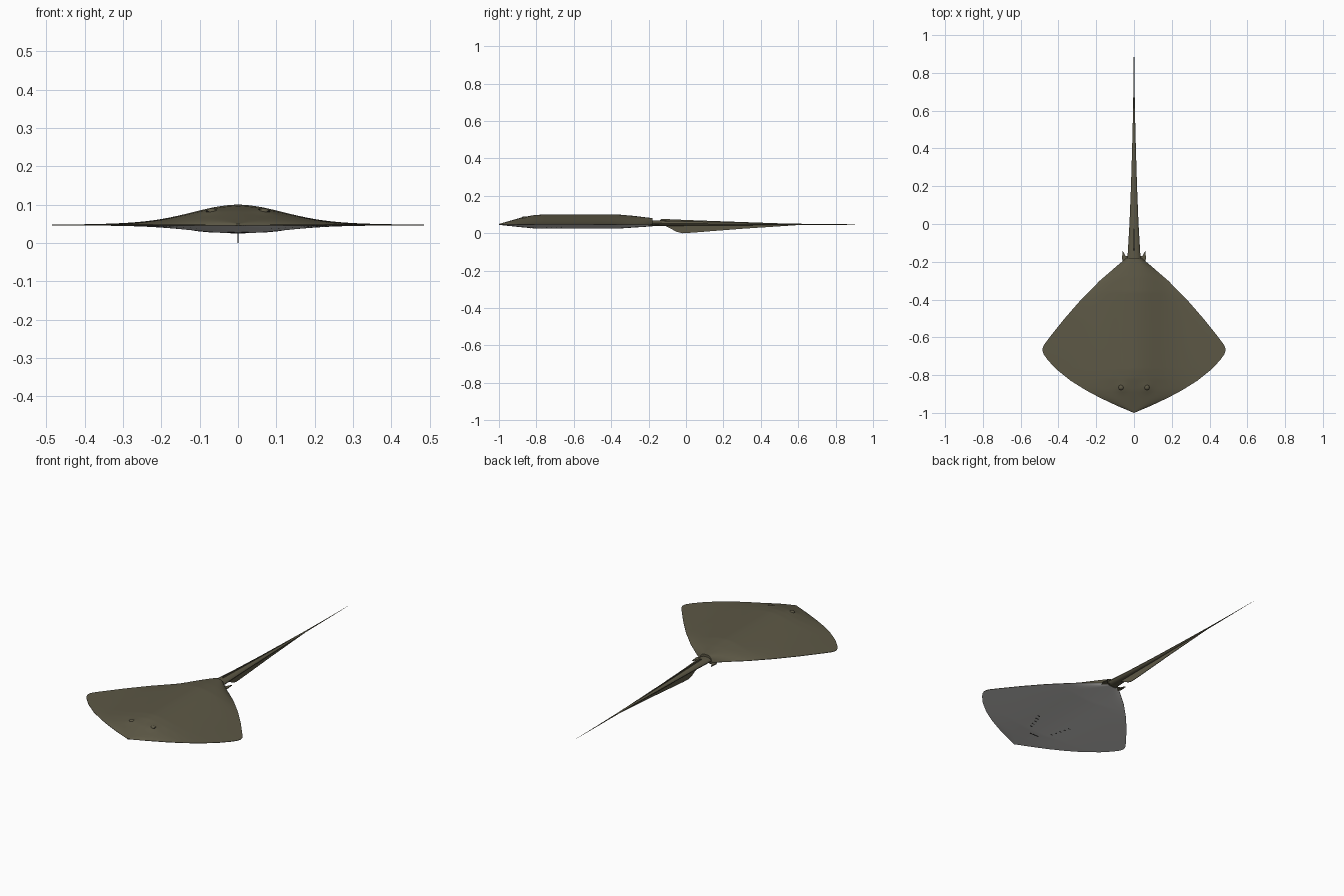
import bpy, bmesh, math
from mathutils import Vector

cube = bpy.data.objects.get("Cube")
if cube:
    bpy.data.objects.remove(cube)

RIM = 0.047
HALF_RIM = 0.001


def material(name, rgb):
    m = bpy.data.materials.new(name)
    m.use_nodes = True
    m.diffuse_color = (*rgb, 1)
    m.node_tree.nodes["Principled BSDF"].inputs["Base Color"].default_value = (*rgb, 1)
    return m


OLIVE = material("olive skin", (0.108, 0.097, 0.06))
GREY = material("pale grey belly", (0.64, 0.63, 0.61))
DARK = material("dark slits and eyes", (0.012, 0.011, 0.01))


def finish(name, bm, mats, smooth=True):
    bmesh.ops.remove_doubles(bm, verts=bm.verts, dist=0.00001)
    bmesh.ops.recalc_face_normals(bm, faces=bm.faces)
    mesh = bpy.data.meshes.new(name)
    bm.to_mesh(mesh)
    bm.free()
    for m in mats:
        mesh.materials.append(m)
    ob = bpy.data.objects.new(name, mesh)
    bpy.context.collection.objects.link(ob)
    if smooth:
        bpy.ops.object.select_all(action="DESELECT")
        ob.select_set(True)
        bpy.context.view_layer.objects.active = ob
        bpy.ops.object.shade_smooth_by_angle(angle=math.radians(40))
    return ob


def lerp(points, t):
    for (a, p), (b, q) in zip(points, points[1:]):
        if t <= b:
            return p + (q - p) * max(0, t - a) / (b - a)
    return points[-1][1]


# Disc plan outline, crest height and belly depth along the length
WIDTH = [(-1, 0.001), (-0.96, 0.095), (-0.92, 0.18), (-0.88, 0.255), (-0.83, 0.335),
         (-0.77, 0.41), (-0.72, 0.457), (-0.69, 0.478), (-0.665, 0.486), (-0.64, 0.477),
         (-0.6, 0.447), (-0.5, 0.367), (-0.4, 0.28), (-0.3, 0.181), (-0.22, 0.088), (-0.18, 0.04)]
CREST = [(-1, 0.002), (-0.95, 0.016), (-0.88, 0.036), (-0.82, 0.048), (-0.77, 0.052),
         (-0.36, 0.052), (-0.28, 0.045), (-0.18, 0.033)]
BELLY = [(-1, 0.001), (-0.9, 0.012), (-0.8, 0.021), (-0.36, 0.021), (-0.18, 0.009)]
EYE_X, EYE_Y = 0.068, -0.865


def bell(x, y):
    u = min(1, abs(x) / lerp(WIDTH, y))
    spread = 0.85 * math.exp(-(x / 0.165) ** 2) + 0.15 * (1 - abs(x) / 0.49)
    return spread * (1 - u ** 4)


def top_z(x, y):
    hump = 0.005 * math.exp(-((abs(x) - EYE_X) ** 2 + (y - EYE_Y) ** 2) / 0.0008)
    return RIM + HALF_RIM + (lerp(CREST, y) + hump) * bell(x, y)


def belly_z(x, y):
    return RIM - HALF_RIM - lerp(BELLY, y) * bell(x, y)


# Flattened body disc, olive above and grey below, with a thin rim
rows, cols = 82, 48
bm = bmesh.new()
borders = []
for surface, index in ((top_z, 0), (belly_z, 1)):
    grid = []
    for r in range(rows + 1):
        y = -1 + 0.82 * r / rows
        w = lerp(WIDTH, y)
        xs = [w * (2 * c / cols - 1) for c in range(cols + 1)]
        grid.append([bm.verts.new((x, y, surface(x, y))) for x in xs])
    for a, b in zip(grid, grid[1:]):
        for c in range(cols):
            bm.faces.new((a[c], a[c + 1], b[c + 1], b[c])).material_index = index
    left_edge = [row[-1] for row in grid]
    right_edge = [row[0] for row in grid]
    borders.append(grid[0] + left_edge[1:] + grid[-1][-2::-1] + right_edge[-2:0:-1])
upper, lower = borders
for i in range(len(upper)):
    bm.faces.new((upper[i - 1], upper[i], lower[i], lower[i - 1]))
finish("body_disc", bm, [OLIVE, GREY])

# Whip tail: (y, half width, half height, centre height)
STATIONS = [(-0.24, 0.036, 0.014, 0.054), (-0.17, 0.034, 0.015, 0.054), (0, 0.024, 0.012, 0.052),
            (0.2, 0.016, 0.009, 0.05), (0.4, 0.01, 0.006, 0.049), (0.6, 0.005, 0.003, 0.048),
            (0.8, 0.002, 0.002, 0.047), (1, 0.0004, 0.0004, 0.047)]
bm = bmesh.new()
sides = 12
rings = []
for y, w, h, z in STATIONS:
    angles = [math.tau * i / sides for i in range(sides)]
    rings.append([bm.verts.new((w * math.cos(a), y, z + h * math.sin(a))) for a in angles])
for a, b in zip(rings, rings[1:]):
    for i in range(sides):
        j = (i + 1) % sides
        bm.faces.new((a[i], a[j], b[j], b[i]))
bm.faces.new(rings[0])
bm.faces.new(rings[-1])
finish("tail", bm, [OLIVE])


def plate(name, outline, offset, mat):
    """Extrude a flat outline by an offset vector."""
    bm = bmesh.new()
    face = bm.faces.new([bm.verts.new(p) for p in outline])
    ext = bmesh.ops.extrude_face_region(bm, geom=[face])
    moved = [v for v in ext["geom"] if isinstance(v, bmesh.types.BMVert)]
    bmesh.ops.translate(bm, verts=moved, vec=Vector(offset))
    return finish(name, bm, [mat], smooth=False)


# Thin skin folds below and above the tail
KEEL = [(-0.12, 0.045), (-0.1, 0.034), (-0.05, 0.008), (-0.02, 0), (0.03, 0.003),
        (0.3, 0.024), (0.62, 0.045)]
RIDGE = [(-0.15, 0.06), (-0.13, 0.077), (0, 0.071), (0.3, 0.06), (0.62, 0.049)]
for name, profile in (("tail_keel", KEEL), ("tail_ridge", RIDGE)):
    plate(name, [(-0.0015, y, z) for y, z in profile], (0.003, 0, 0), OLIVE)

# Pelvic fins, eyes and gill slits on both sides
FIN = [(0.015, -0.23), (0.055, -0.205), (0.064, -0.185), (0.06, -0.142),
       (0.045, -0.168), (0.015, -0.175)]
for s, side in ((1, "left"), (-1, "right")):
    plate(side + "_pelvic_fin", [(s * x, y, 0.041) for x, y in FIN], (0, 0, 0.005), OLIVE)

    # Low eyelid mound with a small eye looking outward
    for label, radius, shift, mat in (("eyelid", 0.014, 0, OLIVE), ("eye", 0.007, 0.008, DARK)):
        bm = bmesh.new()
        bmesh.ops.create_uvsphere(bm, u_segments=16, v_segments=10, radius=radius)
        x, y = s * (EYE_X + shift), EYE_Y - shift / 2
        bmesh.ops.scale(bm, verts=bm.verts, vec=(1, 1, 0.6))
        bmesh.ops.translate(bm, verts=bm.verts, vec=(x, y, top_z(x, y) - 0.003 + shift / 4))
        finish(side + "_" + label, bm, [mat])

    for i in range(5):
        x, y = s * (0.07 + 0.009 * i), -0.77 + 0.026 * i
        ends = [(x - 0.008, y - 0.0015), (x + 0.008, y - 0.0015),
                (x + 0.008, y + 0.0015), (x - 0.008, y + 0.0015)]
        plate(f"{side}_gill_slit_{i + 1}", [(a, b, belly_z(a, b) - 0.001) for a, b in ends],
              (0, 0, 0.002), DARK)

# Mouth
mouth = [(-0.028, -0.832), (0.028, -0.832), (0.028, -0.828), (-0.028, -0.828)]
plate("mouth", [(x, y, belly_z(0, y) - 0.001) for x, y in mouth], (0, 0, 0.003), DARK)
